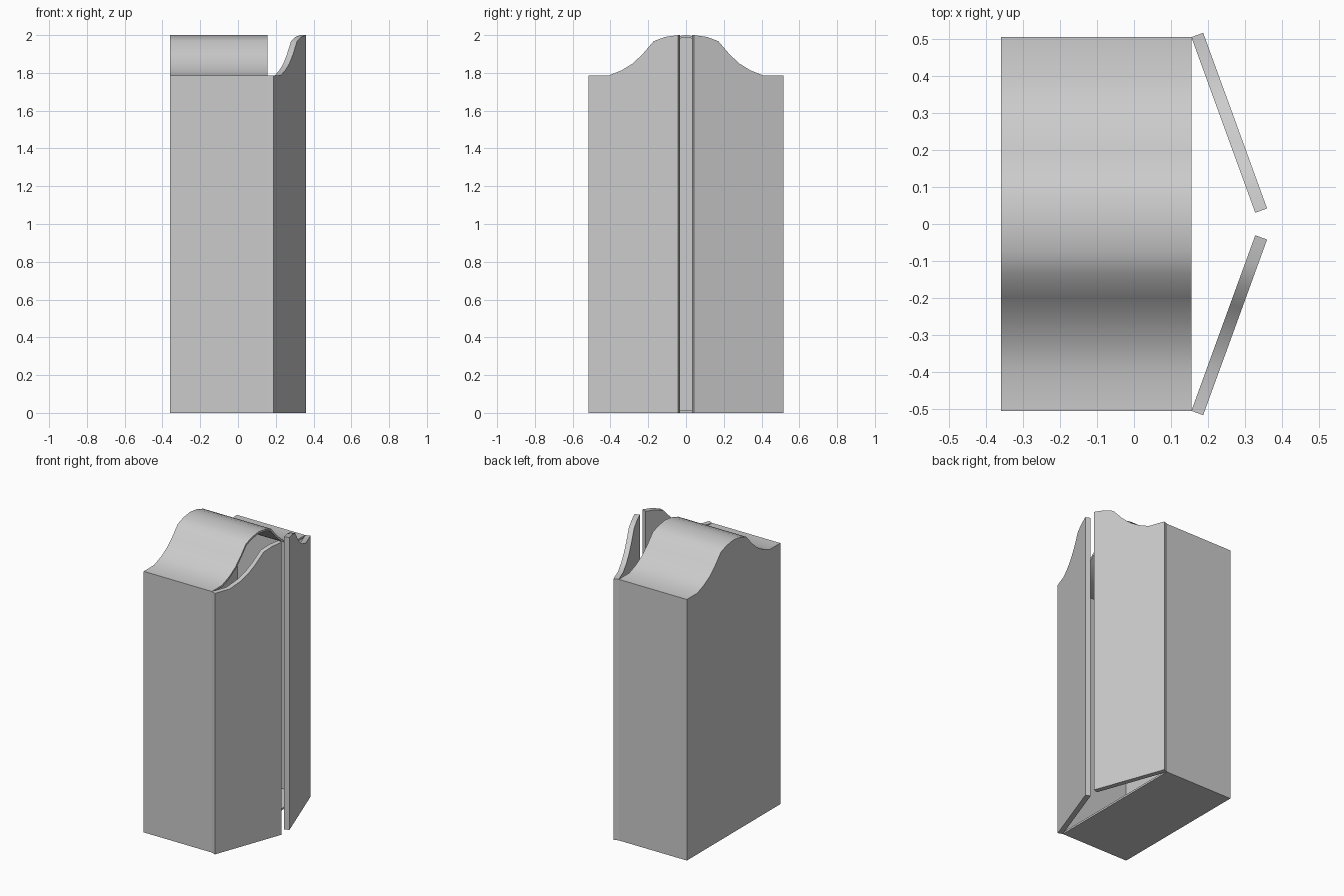
import bpy, bmesh, math
from mathutils import Matrix, Vector

if "Cube" in bpy.data.objects:
    bpy.data.objects.remove(bpy.data.objects["Cube"], do_unlink=True)

BACK, FRONT, HALF = -0.36, 0.155, 0.505
DOOR_THICKNESS, WALL, SWING = 0.034, 0.013, math.radians(20)

# Half of the curved crown, from the centre outwards: (y, z)
CROWN = [(0.0, 2.0), (0.074, 1.99), (0.137, 1.968), (0.199, 1.90),
         (0.255, 1.85), (0.317, 1.814), (0.393, 1.785), (HALF, 1.785)]

grey = bpy.data.materials.new("light grey")
grey.use_nodes = True
COLOUR = (0.6, 0.6, 0.6, 1)
grey.diffuse_color = COLOUR
grey.node_tree.nodes["Principled BSDF"].inputs["Base Color"].default_value = COLOUR


def extrude_profile(name, profile, x0, depth, open_front=False):
    """Extrude a (y, z) outline along +x, optionally leaving the front open."""
    bm = bmesh.new()
    back = bm.faces.new([bm.verts.new((x0, y, z)) for y, z in profile])
    result = bmesh.ops.extrude_face_region(bm, geom=[back], use_keep_orig=True)
    new = result["geom"]
    bmesh.ops.translate(bm, vec=(depth, 0, 0),
                        verts=[g for g in new if isinstance(g, bmesh.types.BMVert)])
    if open_front:
        caps = [g for g in new if isinstance(g, bmesh.types.BMFace)]
        bmesh.ops.delete(bm, geom=caps, context="FACES_ONLY")
    bmesh.ops.recalc_face_normals(bm, faces=bm.faces)
    # The back panel must face -x
    bm.normal_update()
    panel = min(bm.faces, key=lambda f: f.calc_center_median().x)
    if panel.normal.x > 0:
        bmesh.ops.reverse_faces(bm, faces=bm.faces)
    mesh = bpy.data.meshes.new(name)
    bm.to_mesh(mesh)
    bm.free()
    mesh.materials.append(grey)
    obj = bpy.data.objects.new(name, mesh)
    bpy.context.collection.objects.link(obj)
    return obj


def select(obj):
    bpy.ops.object.select_all(action="DESELECT")
    obj.select_set(True)
    bpy.context.view_layer.objects.active = obj


# Hollow cabinet, open towards the doors
outline = ([(-HALF, 0), (HALF, 0)] + CROWN[::-1]
           + [(-y, z) for y, z in CROWN[1:]])
cabinet = extrude_profile("cabinet_body", outline, BACK, FRONT - BACK, True)
shell = cabinet.modifiers.new("wall thickness", "SOLIDIFY")
shell.thickness, shell.offset, shell.use_even_offset = WALL, -1, True
select(cabinet)
bpy.ops.object.modifier_apply(modifier=shell.name)
bpy.ops.object.shade_smooth_by_angle(angle=math.radians(35))

# Two doors following the crown, hinged at the sides and standing ajar
for side, name in ((1, "left_side_door"), (-1, "right_side_door")):
    half = [(0, 0)] + CROWN + [(HALF, 0)]
    door = extrude_profile(name, [(side * y, z) for y, z in half], FRONT, DOOR_THICKNESS)
    hinge = Vector((FRONT, side * HALF, 0))
    door.data.transform(Matrix.Translation(hinge)
                        @ Matrix.Rotation(side * SWING, 4, "Z")
                        @ Matrix.Translation(-hinge))
    select(door)
    bpy.ops.object.shade_smooth_by_angle(angle=math.radians(35))
